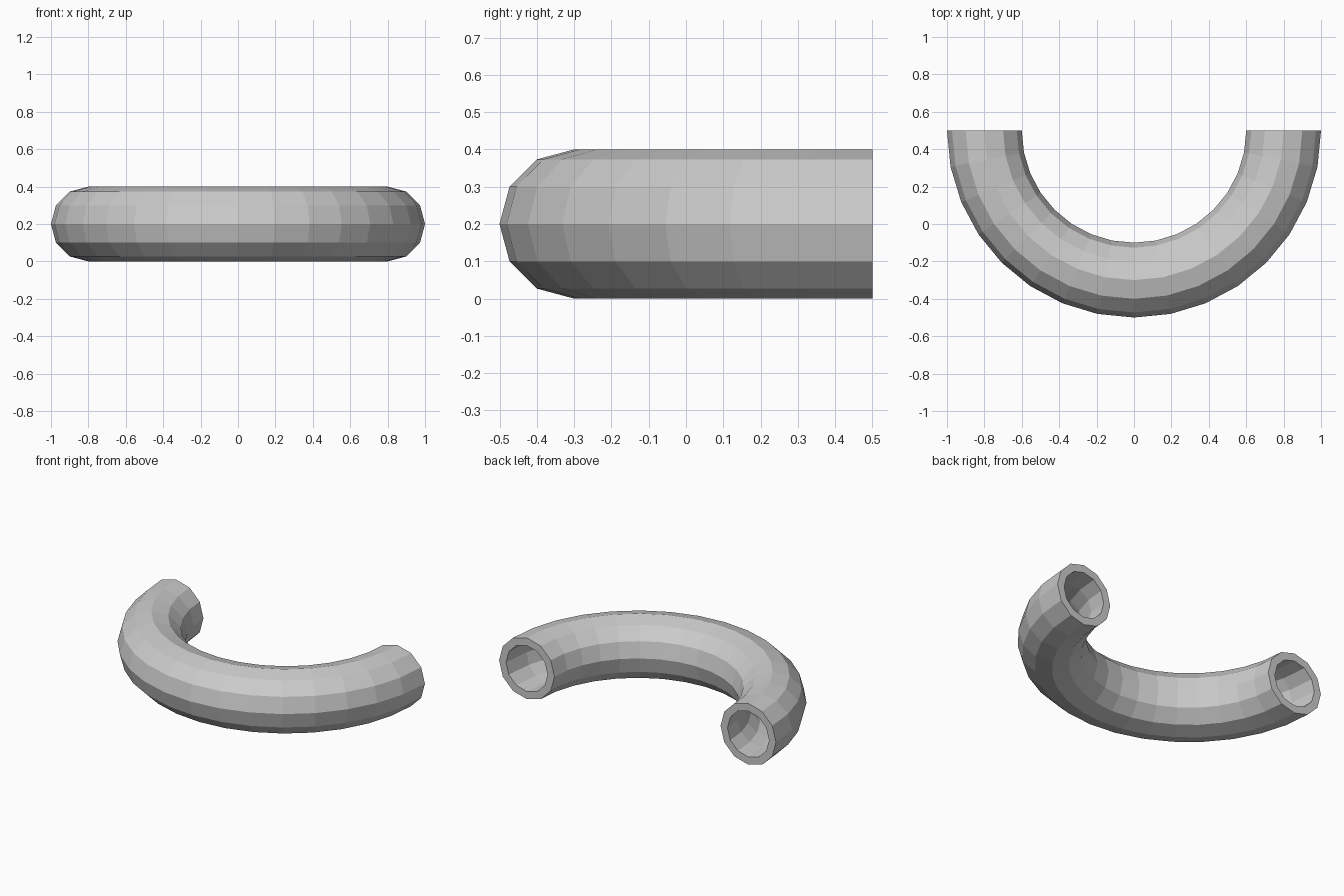
import bpy, bmesh
from math import cos, sin, pi

if "Cube" in bpy.data.objects:
    bpy.data.objects.remove(bpy.data.objects["Cube"])

BEND_RADIUS, OUTER, INNER = 0.8, 0.2, 0.15
SIDES, STEPS = 12, 16
CENTRE_Y, CENTRE_Z = 0.5, 0.2

bm = bmesh.new()


def ring(radius, bend):
    """One 12-sided cross-section at an angle along the half-circle bend."""
    verts = []
    for i in range(SIDES):
        a = 2 * pi * i / SIDES
        r = BEND_RADIUS + radius * cos(a)
        verts.append(bm.verts.new((r * cos(bend), CENTRE_Y + r * sin(bend),
                                   CENTRE_Z + radius * sin(a))))
    return verts


def bridge(a, b):
    for i in range(SIDES):
        j = (i + 1) % SIDES
        bm.faces.new((a[i], a[j], b[j], b[i]))


# Outer wall runs forward along the bend, inner wall runs back;
# closing the loop also makes the two annular end faces
bends = [pi + pi * k / STEPS for k in range(STEPS + 1)]
rings = [ring(OUTER, b) for b in bends] + [ring(INNER, b) for b in reversed(bends)]
for k in range(len(rings)):
    bridge(rings[k], rings[(k + 1) % len(rings)])

bmesh.ops.recalc_face_normals(bm, faces=bm.faces)
mesh = bpy.data.meshes.new("pipe_bend")
bm.to_mesh(mesh)
bm.free()
bpy.context.collection.objects.link(bpy.data.objects.new("pipe_bend", mesh))
